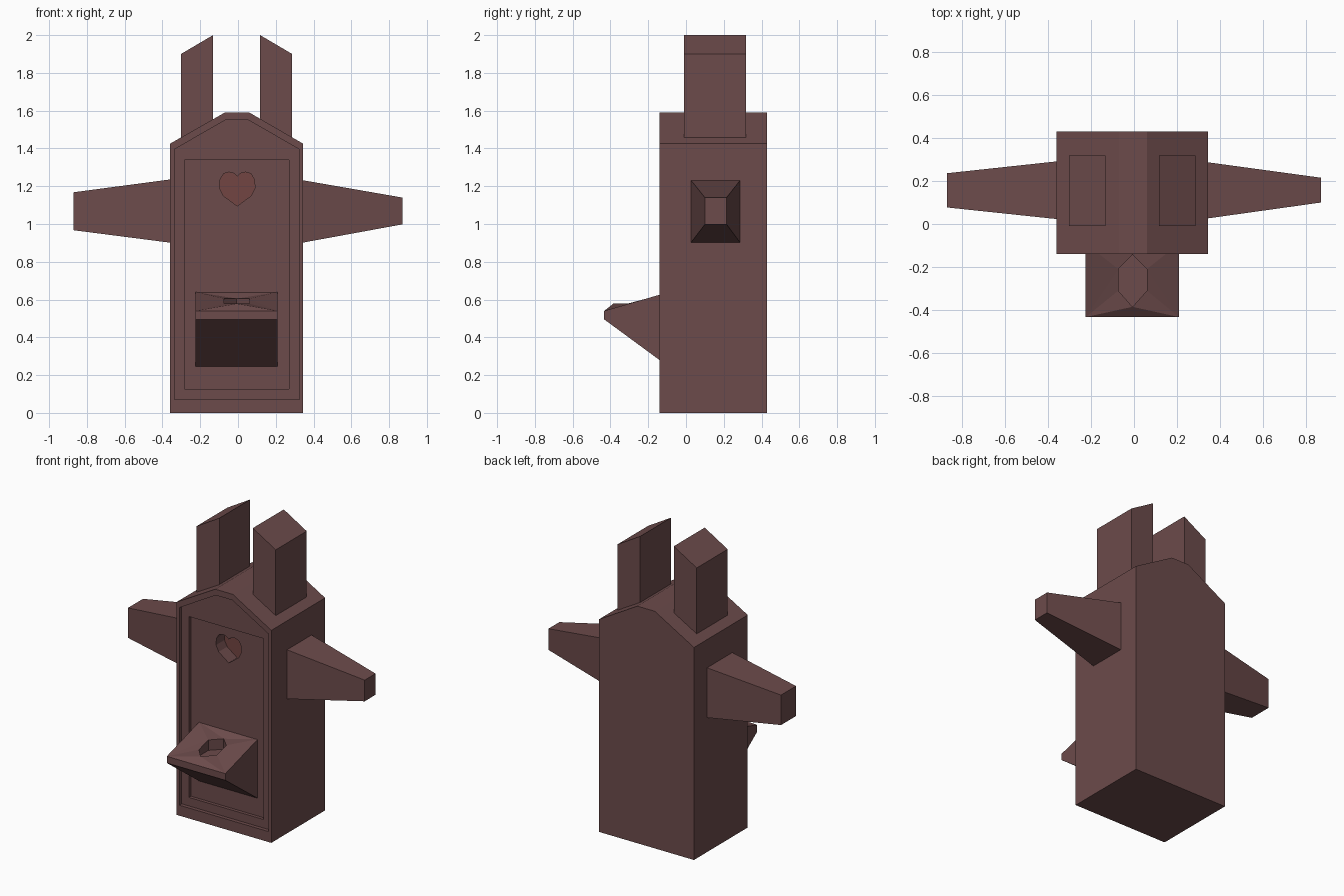
import bpy

if "Cube" in bpy.data.objects:
    bpy.data.objects.remove(bpy.data.objects["Cube"])

wood = bpy.data.materials.new("dusty_brown")
wood.diffuse_color = (0.15, 0.07, 0.07, 1)
wood.use_nodes = True
wood.node_tree.nodes["Principled BSDF"].inputs["Base Color"].default_value = wood.diffuse_color
red = bpy.data.materials.new("heart_red")
red.diffuse_color = (0.17, 0.06, 0.055, 1)
red.use_nodes = True
red.node_tree.nodes["Principled BSDF"].inputs["Base Color"].default_value = red.diffuse_color


def mesh(name, verts, faces, mat=wood):
    me = bpy.data.meshes.new(name)
    me.from_pydata(verts, [], faces)
    me.materials.append(mat)
    ob = bpy.data.objects.new(name, me)
    bpy.context.collection.objects.link(ob)
    # consistent outward normals
    bpy.context.view_layer.objects.active = ob
    bpy.ops.object.mode_set(mode='EDIT')
    bpy.ops.mesh.select_all(action='SELECT')
    bpy.ops.mesh.normals_make_consistent(inside=False)
    bpy.ops.object.mode_set(mode='OBJECT')
    return ob


def loft(name, a, b, mat=wood):
    """Solid between two matching rings of points."""
    n = len(a)
    sides = [(i, (i + 1) % n, n + (i + 1) % n, n + i) for i in range(n)]
    return mesh(name, a + b, [tuple(range(n)), tuple(range(n, 2 * n))] + sides, mat)


def prism(name, profile, y0, y1, mat=wood):
    """Extrude an x-z profile along y."""
    return loft(name, [(x, y0, z) for x, z in profile], [(x, y1, z) for x, z in profile], mat)


def rect_yz(x, y0, y1, z0, z1):
    return [(x, y0, z0), (x, y1, z0), (x, y1, z1), (x, y0, z1)]


def carve(target, cutter):
    mod = target.modifiers.new("carve", 'BOOLEAN')
    mod.operation = 'DIFFERENCE'
    mod.solver = 'EXACT'
    mod.object = cutter
    cutter.hide_render = True
    bpy.context.view_layer.objects.active = target
    bpy.ops.object.modifier_apply(modifier=mod.name)
    bpy.data.objects.remove(cutter)


# Body: gabled box with two stepped front recesses and a heart-shaped pocket
body = prism("body", [(-.36, 0), (.345, 0), (.345, 1.425), (.06, 1.59), (-.07, 1.59), (-.36, 1.425)], -.14, .43)
heart = [(-.004, 1.095), (.07, 1.15), (.09, 1.19), (.087, 1.235), (.068, 1.266), (.04, 1.275), (.012, 1.268),
         (-.004, 1.252), (-.02, 1.268), (-.048, 1.275), (-.076, 1.266), (-.095, 1.235), (-.098, 1.19), (-.078, 1.15)]
carve(body, prism("cut_outer", [(-.337, .07), (.325, .07), (.325, 1.395), (.055, 1.55), (-.067, 1.55), (-.337, 1.395)], -.3, -.115))
carve(body, prism("cut_inner", [(-.284, .127), (.27, .127), (.27, 1.34), (-.284, 1.34)], -.3, -.093))
carve(body, prism("cut_heart", heart, -.3, 0))
prism("heart_backing", heart, -.003, .01, red)

# Chimney posts with slanted tops, standing on the roof slopes
for side, inner, outer in (("left", -.132, -.302), ("right", .117, .287)):
    prism(side + "_post", [(outer, 1.45), (inner, 1.54), (inner, 2.0), (outer, 1.9)], -.01, .318)

# Tapered side arms
loft("left_arm", rect_yz(-.35, .022, .292, .9, 1.237), rect_yz(-.87, .077, .236, .967, 1.168))
loft("right_arm", rect_yz(.335, .025, .288, .9, 1.233), rect_yz(.87, .1, .215, .998, 1.14))

# Wedge tray with a hexagonal socket in its top
x0, x1, yb, yf = -.225, .21, -.09, -.433
corners = [(x0, yf, .54), (x1, yf, .54), (x1, yb, .64), (x0, yb, .64),
           (x0, yf, .495), (x1, yf, .495), (x1, yb, .243), (x0, yb, .243)]
hexa = [(-.007, -.385, .578), (.06, -.31, .578), (.06, -.21, .605),
        (-.007, -.142, .605), (-.073, -.21, .605), (-.073, -.31, .578)]
floor = [(x, y, .535) for x, y, z in hexa]
faces = [(0, 4, 5, 1), (1, 5, 6, 2), (2, 6, 7, 3), (3, 7, 4, 0), (4, 7, 6, 5),
         (0, 1, 8), (1, 9, 8), (1, 10, 9), (1, 2, 10), (2, 11, 10), (2, 3, 11),
         (3, 12, 11), (3, 0, 12), (0, 13, 12), (0, 8, 13), tuple(range(14, 20))]
faces += [(8 + i, 8 + (i + 1) % 6, 14 + (i + 1) % 6, 14 + i) for i in range(6)]
mesh("tray", corners + hexa + floor, faces)
